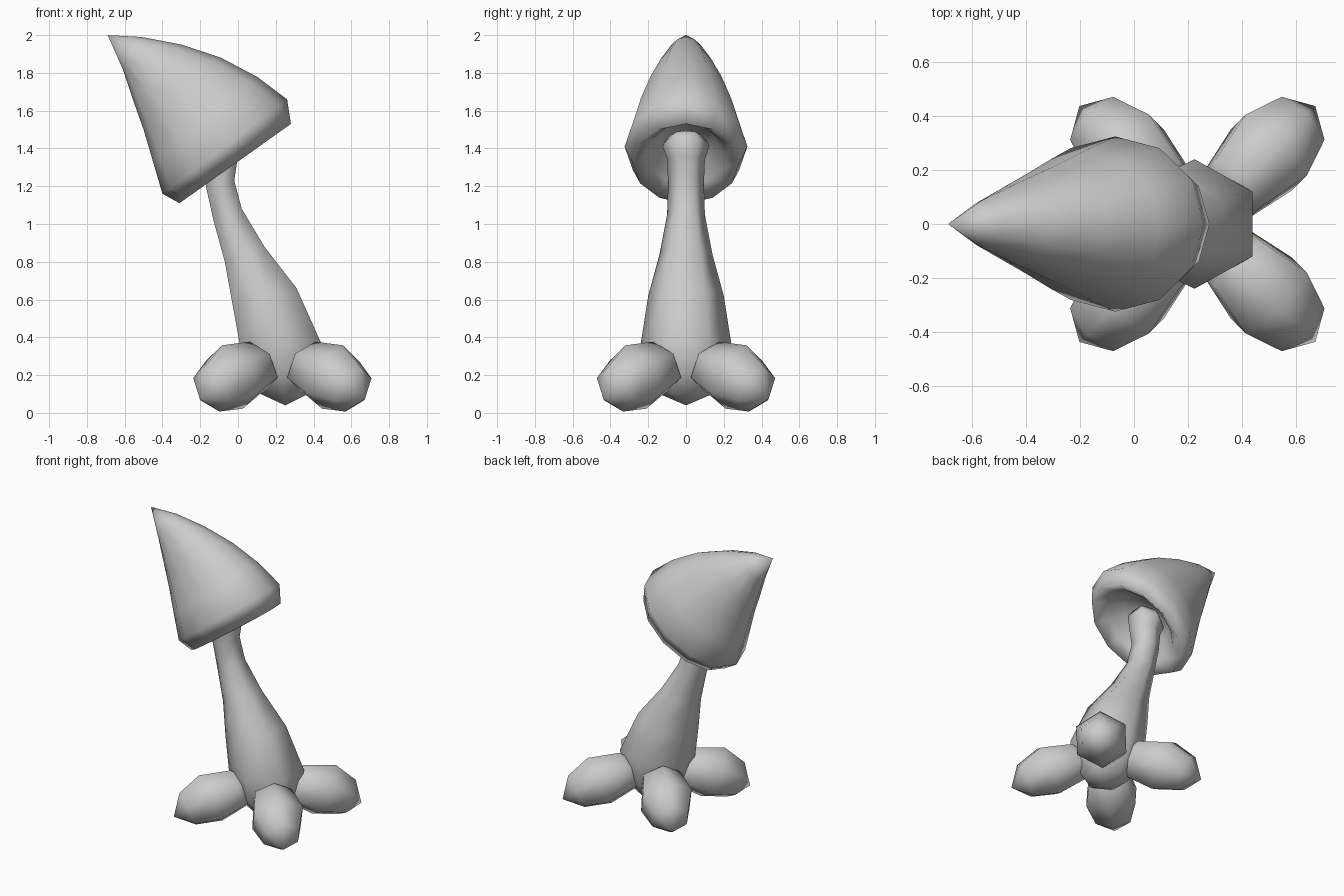
import bpy, bmesh, math
from mathutils import Vector

if "Cube" in bpy.data.objects:
    bpy.data.objects.remove(bpy.data.objects["Cube"])

grey = bpy.data.materials.new("plain grey")
grey.diffuse_color = (0.6, 0.6, 0.6, 1)
grey.use_nodes = True
grey.node_tree.nodes["Principled BSDF"].inputs["Base Color"].default_value = grey.diffuse_color


def loft(name, start, rings, end, sides, phase=0.0):
    """Skin rings of (centre, u axis, v axis), closing both ends to a point."""
    bm = bmesh.new()
    loops = []
    for c, u, v in rings:
        loop = []
        for i in range(sides):
            a = 2 * math.pi * i / sides + phase
            loop.append(bm.verts.new(c + u * math.cos(a) + v * math.sin(a)))
        loops.append(loop)
    first, last = bm.verts.new(start), bm.verts.new(end)
    for i in range(sides):
        j = (i + 1) % sides
        bm.faces.new((first, loops[0][j], loops[0][i]))
        bm.faces.new((last, loops[-1][i], loops[-1][j]))
        for a, b in zip(loops, loops[1:]):
            bm.faces.new((a[i], a[j], b[j], b[i]))
    bmesh.ops.recalc_face_normals(bm, faces=bm.faces)
    for f in bm.faces:
        f.smooth = True
    me = bpy.data.meshes.new(name)
    bm.to_mesh(me)
    bm.free()
    me.materials.append(grey)
    ob = bpy.data.objects.new(name, me)
    bpy.context.collection.objects.link(ob)
    return ob


def leaning(lx, lz, rx, rz, half_y, grow=1.0):
    """Ring spanning a left and a right outline point, with a half depth."""
    l, r = Vector((lx, 0, lz)), Vector((rx, 0, rz))
    return (l + r) / 2, (r - l) / 2 * grow, Vector((0, half_y, 0))


# Stem: leaning six-sided trunk, flared where it meets the cap
flat = 1 / math.cos(math.pi / 6)
stem = [(.12, .10, .37, .10, .14), (.05, .20, .42, .20, .21),
        (.01, .36, .44, .37, .24), (-.03, .58, .31, .66, .20),
        (-.07, .80, .14, .88, .14), (-.13, 1.02, .02, 1.08, .10),
        (-.17, 1.20, -.02, 1.23, .095), (-.18, 1.32, .0, 1.36, .10),
        (-.20, 1.38, .0, 1.45, .125), (-.19, 1.44, -.03, 1.49, .09)]
loft("stem", Vector((.25, 0, .04)), [leaning(*s, flat) for s in stem],
     Vector((-.12, 0, 1.5)), 6, math.pi / 6)

# Cap: bent cone with a turned-in rim and a hollow underside
cap = [(-.61, 1.82, -.51, 1.99, .09), (-.55, 1.64, -.30, 1.95, .155),
       (-.50, 1.50, -.09, 1.88, .215), (-.45, 1.33, .10, 1.78, .275),
       (-.40, 1.16, .26, 1.66, .325), (-.31, 1.11, .28, 1.53, .28),
       (-.27, 1.21, .17, 1.53, .21), (-.25, 1.34, .05, 1.55, .15)]
loft("cap", Vector((-.69, 0, 2)), [leaning(*s) for s in cap],
     Vector((-.13, 0, 1.48)), 12)

# Feet: four faceted bulbs pointing out and down on the diagonals
tilt = math.radians(25)
base = Vector((.235, 0, 0))
for k in range(4):
    ang = math.pi / 4 + k * math.pi / 2
    out = Vector((math.cos(ang), math.sin(ang), 0))
    side = Vector((-out.y, out.x, 0))
    up = out * math.sin(tilt) + Vector((0, 0, math.cos(tilt)))

    def at(h, z):
        return base + out * h + Vector((0, 0, z))

    rings = [(at(h, z), up * r, side * r)
             for h, z, r in ((.187, .25, .14), (.375, .19, .185), (.527, .125, .13))]
    loft("foot_%d" % (k + 1), at(.09, .29), rings, at(.619, .075), 6)
